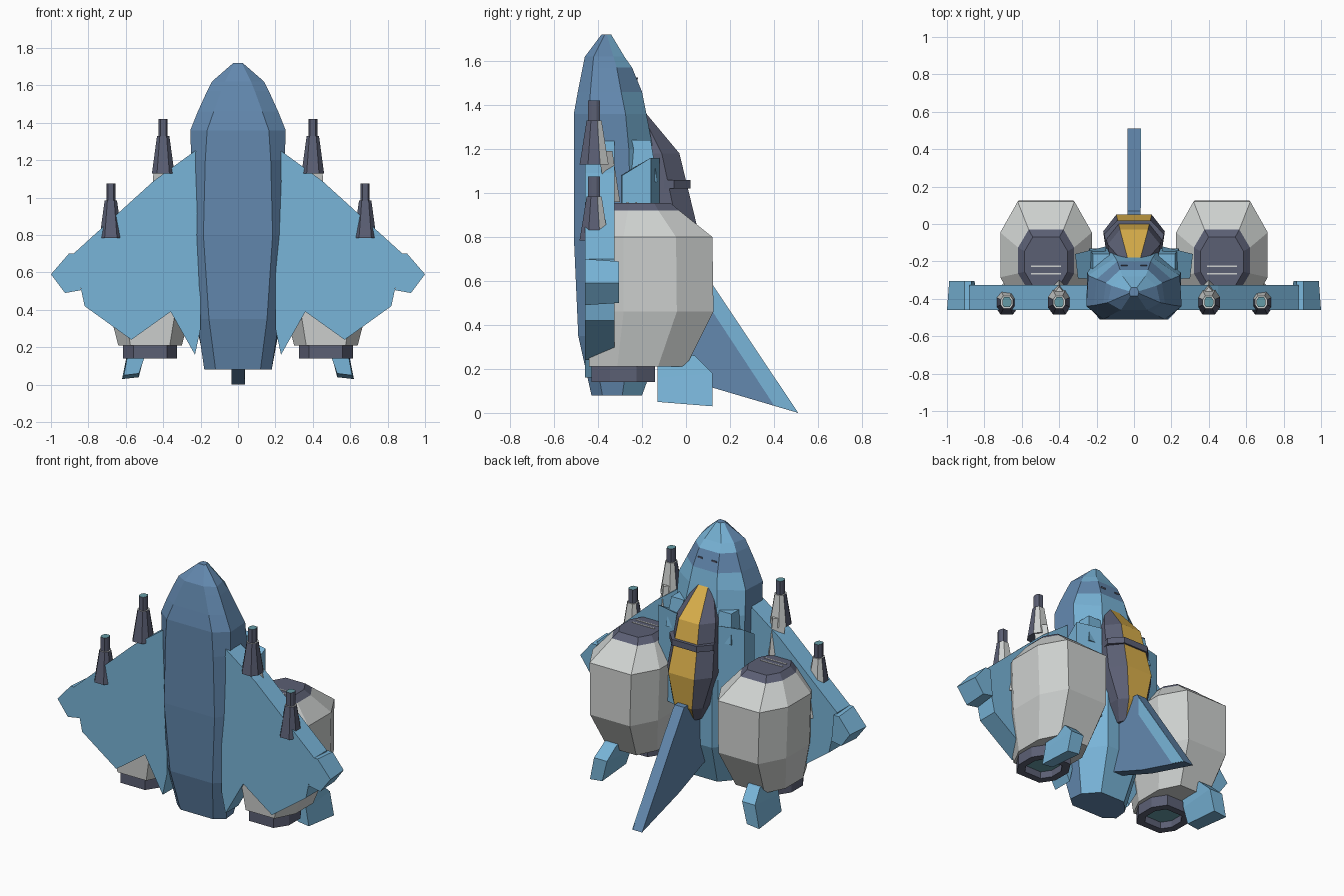
import bpy, bmesh, math
from mathutils import Vector

if "Cube" in bpy.data.objects:
    bpy.data.objects.remove(bpy.data.objects["Cube"])


def make_mat(name, rgb):
    m = bpy.data.materials.new(name)
    m.diffuse_color = (*rgb, 1)
    m.use_nodes = True
    m.node_tree.nodes["Principled BSDF"].inputs["Base Color"].default_value = m.diffuse_color
    return m


SKY = make_mat("sky blue", (0.19, 0.46, 0.69))
STEEL = make_mat("steel blue", (0.125, 0.25, 0.43))
GREY = make_mat("light grey", (0.62, 0.64, 0.63))
DARK = make_mat("dark slate", (0.105, 0.115, 0.175))
GOLD = make_mat("gold", (0.70, 0.43, 0.07))
TEAL = make_mat("teal", (0.13, 0.33, 0.38))


def finish(bm, name, mats, rule=None):
    """Turn a bmesh into an object; rule(face) gives the material slot."""
    bmesh.ops.remove_doubles(bm, verts=bm.verts, dist=1e-5)
    bmesh.ops.recalc_face_normals(bm, faces=bm.faces)
    bm.normal_update()
    if rule:
        for f in bm.faces:
            f.material_index = rule(f)
    me = bpy.data.meshes.new(name)
    bm.to_mesh(me)
    bm.free()
    for m in mats:
        me.materials.append(m)
    ob = bpy.data.objects.new(name, me)
    bpy.context.collection.objects.link(ob)
    return ob


def loft(name, rings, mats, rule=None, slots=None):
    """Skin closed rings of equal size; slots gives a material per side."""
    bm = bmesh.new()
    vs = [[bm.verts.new(p) for p in r] for r in rings]
    n = len(vs[0])
    for a, b in zip(vs, vs[1:]):
        for i in range(n):
            j = (i + 1) % n
            f = bm.faces.new((a[i], a[j], b[j], b[i]))
            if slots:
                f.material_index = slots[i]
    bm.faces.new(vs[0])
    bm.faces.new(vs[-1])
    return finish(bm, name, mats, rule)


def slab(name, outline, axis, lo, hi, mat):
    """Extrude a 2D outline along x (y,z outline) or y (x,z outline)."""
    def put(p, t):
        return (t, p[0], p[1]) if axis == "x" else (p[0], t, p[1])
    return loft(name, [[put(p, lo) for p in outline],
                       [put(p, hi) for p in outline]], [mat])


def octagon(cx, hx, y0, y1, z, cut=0.62):
    cy, hy = (y0 + y1) / 2, (y1 - y0) / 2
    pts = [(1, -.42), (1, .42), (cut, 1), (-cut, 1),
           (-1, .42), (-1, -.42), (-cut, -1), (cut, -1)]
    return [(cx + a * hx, cy + b * hy, z) for a, b in pts]


def half_ring(z, pts):
    """Mirror a right-hand half section into a full ring."""
    return [(x, y, z) for x, y in pts] + [(-x, y, z) for x, y in reversed(pts)]


# Fuselage: belly corner, lower side, seam, upper back
hull = [
    (0.08, .12, -.43, .18, -.38, .17, -.29, .09, -.20),
    (0.35, .155, -.49, .22, -.43, .23, -.25, .12, -.10),
    (0.80, .185, -.51, .235, -.44, .24, -.25, .13, -.09),
    (1.20, .175, -.51, .25, -.44, .25, -.26, .12, -.15),
    (1.36, .165, -.51, .255, -.44, .245, -.275, .10, -.18),
    (1.46, .13, -.492, .215, -.435, .20, -.295, .09, -.20),
    (1.57, .09, -.47, .165, -.425, .15, -.315, .075, -.245),
    (1.62, .07, -.46, .14, -.42, .12, -.33, .06, -.28),
    (1.72, .02, -.385, .025, -.37, .025, -.36, .015, -.34),
]


def hull_rule(f):
    c = f.calc_center_median()
    if abs(f.normal.z) > .99 or 1.46 < c.z < 1.57:
        return 1
    seam = -.26 if c.z < 1.36 else -.26 - (c.z - 1.36) * .3
    return 0 if c.y > seam and f.normal.y > .2 else 1


loft("fuselage", [half_ring(r[0], [(r[1], r[2]), (r[3], r[4]), (r[5], r[6]), (r[7], r[8])])
                  for r in hull], [SKY, STEEL], hull_rule)

# Canopy: base, shoulder and gold centre strip
shell = [
    (0.53, .05, -.14, .05, -.08, .03, -.04),
    (0.64, .11, -.14, .11, -.02, .065, .03),
    (0.85, .15, -.14, .165, -.04, .095, .05),
    (1.18, .13, -.18, .14, -.11, .075, -.03),
    (1.36, .06, -.22, .06, -.20, .035, -.18),
]
loft("canopy", [half_ring(r[0], [(r[1], r[2]), (r[3], r[4]), (r[5], r[6])])
                for r in shell], [DARK, GOLD], slots=[0, 0, 1, 0, 0, 0])
loft("canopy_band", [half_ring(z, [(.15, -.10), (.16, -.055), (.09, .02)])
                     for z in (1.02, 1.06)], [DARK])

# Tail fin with a pale strip on its right trailing side
slab("tail_fin", [(-.15, .22), (.12, .115), (.51, 0), (.07, .66), (-.1, .66)],
     "x", -.035, .035, STEEL)
slab("fin_strip", [(.40, .035), (.51, .001), (.085, .635), (.085, .515)],
     "x", .033, .038, SKY)

# Vents on the back of the nose
for s in (-1, 1):
    v = slab("nose_vent", [(s * .035, 1.515), (s * .07, 1.515), (s * .07, 1.525), (s * .035, 1.525)],
             "y", -.224, -.219, DARK)

WING = [(.20, 1.25), (.23, 1.25), (.45, 1.09), (.88, .70), (.82, .42),
        (.57, .24), (.36, .39), (.23, .16), (.20, .30)]
TIP = [(.86, .70), (.905, .70), (1, .59), (.925, .49), (.84, .505)]


def gun(x, z):
    """Tapered gun with slate front, grey back and a barrel."""
    y = -.418
    loft("gun_body", [octagon(x, hx, y - hy, y + hy, zz, .55) for hx, hy, zz in
                      ((.06, .066, z), (.052, .056, z + .06), (.033, .034, z + .2))],
         [DARK, GREY], lambda f: 1 if f.normal.y > .3 or f.normal.z > .9 else 0)
    loft("gun_barrel", [octagon(x, .024, y - .027, y + .027, zz) for zz in (z + .19, z + .29)],
         [DARK, TEAL], lambda f: 1 if f.normal.z > .9 else 0)
    # Grey fairing behind the gun
    loft("gun_fairing", [[(x - .05, -.40, z + .06), (x + .05, -.40, z + .06), (x, -.335, z + .06)],
                         [(x - .06, -.36, z - .17), (x + .06, -.36, z - .17), (x, -.30, z - .17)]],
         [GREY])


for s in (-1, 1):
    # Wing and chunky wing tip
    slab("wing", [(s * x, z) for x, z in WING], "y", -.46, -.325, SKY)
    loft("wing_tip", [[(s * x, -.46, z) for x, z in TIP],
                      [(s * (.92 + (x - .92) * .85), -.305, .59 + (z - .59) * .9)
                       for x, z in TIP]], [SKY])

    # Guns
    gun(s * .40, 1.13)
    gun(s * .68, .785)

    # Shoulder pod beside the canopy
    loft("shoulder_pod", [
        [(s * .15, -.30, z0), (s * .30, -.29, z0), (s * .315, -.16, z1), (s * .15, -.12, z1)]
        for z0, z1 in ((.55, .55), (1.08, 1.16))], [SKY])
    loft("shoulder_wedge", [
        [(s * .13, -.28, z), (s * a, -.28, z), (s * a, b, z), (s * .13, b, z)]
        for z, a, b in ((1.05, .24, -.13), (1.24, .22, -.16))], [SKY])

    # Engine nacelle with slate cap
    cx = s * .47
    loft("nacelle", [octagon(cx, *r) for r in (
        (.17, -.44, .00, .21), (.235, -.45, .125, .46), (.245, -.45, .12, .80),
        (.15, -.36, -.03, .92), (.115, -.33, -.07, .955))], [GREY, DARK],
        lambda f: 1 if f.calc_center_median().z > .925 else 0)
    for y in (-.23, -.27):
        slab("cap_slot", [(cx - .08, .954), (cx + .08, .954), (cx + .08, .958), (cx - .08, .958)],
             "y", y, y + .008, GREY)

    # Thruster nozzle with recessed teal core
    loft("thruster", [octagon(cx, *r) for r in (
        (.10, -.385, -.185, .185), (.10, -.385, -.185, .14),
        (.145, -.43, -.14, .14), (.145, -.43, -.14, .22))], [DARK, TEAL],
        lambda f: 1 if f.calc_center_median().z > .18 and abs(f.normal.z) > .9
        and f.calc_center_median().z < .2 else 0)

    # Landing foot
    loft("landing_foot", [
        [(s * .48, -.13, .30), (s * .57, -.13, .30), (s * .57, .04, .26), (s * .48, .04, .26)],
        [(s * .495, -.13, .16), (s * .59, -.13, .16), (s * .59, .12, .18), (s * .495, .12, .18)],
        [(s * .53, -.13, .06), (s * .61, -.13, .05), (s * .62, .12, .03), (s * .53, .12, .04)]],
        [SKY])
